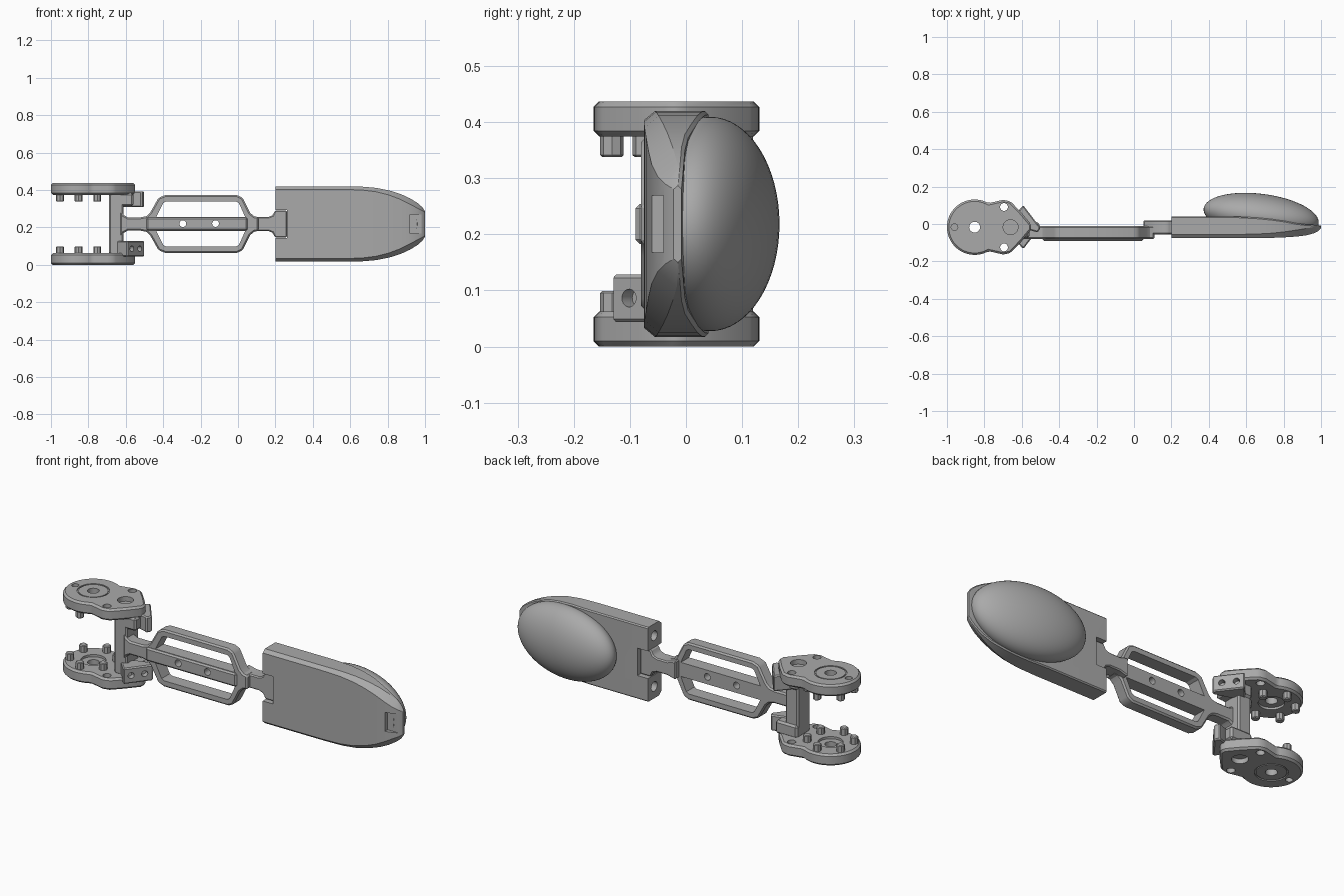
import bpy, bmesh, math
from mathutils import Matrix, Vector

if "Cube" in bpy.data.objects:
    bpy.data.objects.remove(bpy.data.objects["Cube"])

ZC = 0.2185      # mid height, mirror plane of the whole model
YC = -0.017      # axis of the hinge
mat = bpy.data.materials.new("plain grey")
mat.diffuse_color = (0.40, 0.40, 0.40, 1)
mat.use_nodes = True
mat.node_tree.nodes["Principled BSDF"].inputs["Base Color"].default_value = mat.diffuse_color


def finish(name, bm):
    bmesh.ops.recalc_face_normals(bm, faces=bm.faces)
    me = bpy.data.meshes.new(name)
    bm.to_mesh(me)
    bm.free()
    ob = bpy.data.objects.new(name, me)
    bpy.context.collection.objects.link(ob)
    me.materials.append(mat)
    return ob


def prism(name, pts, lo, hi, axis):
    """Extrude a profile: axis 'z' takes (x, y), axis 'y' takes (x, z)."""
    bm = bmesh.new()
    vs = [bm.verts.new((a, b, lo) if axis == 'z' else (a, lo, b)) for a, b in pts]
    f = bm.faces.new(vs)
    r = bmesh.ops.extrude_face_region(bm, geom=[f])
    d = Vector((0, 0, hi - lo)) if axis == 'z' else Vector((0, hi - lo, 0))
    bmesh.ops.translate(bm, verts=[v for v in r['geom'] if isinstance(v, bmesh.types.BMVert)], vec=d)
    return finish(name, bm)


def box(name, x0, x1, y0, y1, z0, z1):
    return prism(name, [(x0, y0), (x1, y0), (x1, y1), (x0, y1)], z0, z1, 'z')


def rod(name, centre, direction, r, length, n=24, r2=None):
    bm = bmesh.new()
    rot = Vector((0, 0, 1)).rotation_difference(Vector(direction)).to_matrix().to_4x4()
    bmesh.ops.create_cone(bm, cap_ends=True, segments=n, radius1=r, radius2=r if r2 is None else r2,
                          depth=length, matrix=Matrix.Translation(centre) @ rot)
    return finish(name, bm)


def apply(ob, mod):
    bpy.context.view_layer.objects.active = ob
    bpy.ops.object.modifier_apply(modifier=mod.name)


def bevel(ob, width, angle=35):
    m = ob.modifiers.new("bevel", 'BEVEL')
    m.width, m.segments = width, 1
    m.limit_method, m.angle_limit = 'ANGLE', math.radians(angle)
    apply(ob, m)
    return ob


def cut(ob, *cutters):
    for c in cutters:
        m = ob.modifiers.new("cut", 'BOOLEAN')
        m.operation, m.object, m.solver = 'DIFFERENCE', c, 'EXACT'
        apply(ob, m)
        bpy.data.objects.remove(c)


def mirrored(half):
    """Close an upper half profile (x, height) around the mid height."""
    return [(x, ZC + h) for x, h in half] + [(x, ZC - h) for x, h in reversed(half)]


# Hinge: two round plates, mirrored about the mid height
CX = -0.852
arc = [(CX + 0.148 * math.cos(math.radians(a)), YC + 0.148 * math.sin(math.radians(a)))
       for a in range(60, 301, 6)]
side = [(-0.55, 0.015), (-0.60, 0.075), (-0.66, 0.138), (-0.70, 0.146)]
outline = [(x, YC + y) for x, y in side] + arc + [(x, YC - y) for x, y in reversed(side)]
for s, tag in ((1, "upper"), (-1, "lower")):
    def zs(a, b):
        return sorted((ZC + s * a, ZC + s * b))

    plate = bevel(prism(tag + "_hinge_plate", outline, *zs(0.156, 0.2185), 'z'), 0.01)
    zout, zmid, zin = ZC + s * 0.2185, ZC + s * 0.187, ZC + s * 0.156
    cut(plate,
        rod("c", (CX, YC, zout), (0, 0, 1), 0.080, 0.012, 40),
        rod("c", (CX, YC, zin), (0, 0, 1), 0.062, 0.024, 32),
        rod("c", (CX, YC, zmid), (0, 0, 1), 0.029, 0.2),
        rod("c", (-0.66, YC, zout), (0, 0, 1), 0.040, 0.05),
        rod("c", (-0.96, YC, zout), (0, 0, 1), 0.018, 0.06, 16),
        *[rod("c", (-0.695, YC + k * 0.108, zmid), (0, 0, 1), 0.021, 0.2, 16) for k in (1, -1)])
    # Raised centre disc inside the shallow groove
    disc = rod(tag + "_centre_disc", (CX, YC, ZC + s * 0.207), (0, 0, 1), 0.073, 0.021, 40)
    cut(disc, rod("c", (CX, YC, zmid), (0, 0, 1), 0.029, 0.2))
    # Ring of six drive pins on the inner face
    for i in range(6):
        a = math.radians(30 + 60 * i)
        pin = rod(f"{tag}_pin_{i}", (CX + 0.115 * math.cos(a), YC + 0.115 * math.sin(a), ZC + s * 0.141),
                  (0, 0, 1), 0.021, 0.044, 8)
        bevel(pin, 0.004, 60)
    # Angled lug with two screw holes, on opposite sides above and below
    lug_pts = [(-0.592, 0.117), (-0.50, -0.003), (-0.515, -0.028), (-0.60, -0.003), (-0.655, 0.047)]
    lug = bevel(prism(tag + "_lug", [(x, YC + s * y) for x, y in lug_pts], *zs(0.09, 0.175), 'z'), 0.006)
    cut(lug, *[rod("c", (-0.592 + 0.092 * t, YC + s * (0.117 - 0.12 * t), ZC + s * 0.132),
                   (0.79, s * 0.61, 0), 0.016, 0.06, 16) for t in (0.27, 0.73)])
    # Shoulder joining plate and web
    bevel(box(tag + "_shoulder", -0.69, -0.56, -0.075, 0.04, *zs(0.095, 0.165)), 0.01)

# Upright web between the hinge plates
bevel(box("hinge_web", -0.69, -0.612, -0.075, 0.03, ZC - 0.16, ZC + 0.16), 0.008)

# Arm frame with two long windows
frame = prism("arm_frame", mirrored([
    (-0.63, 0.075), (-0.612, 0.048), (-0.59, 0.036), (-0.52, 0.036), (-0.49, 0.042), (-0.47, 0.06),
    (-0.425, 0.14), (-0.39, 0.154), (-0.005, 0.154), (0.025, 0.14), (0.065, 0.06), (0.085, 0.042),
    (0.11, 0.036)]), -0.080, -0.010, 'y')
bevel(frame, 0.008)
for s in (1, -1):
    cut(frame, prism("c", [(x, ZC + s * h) for x, h in (
        (-0.437, 0.038), (-0.40, 0.112), (-0.385, 0.12), (-0.01, 0.12), (0.005, 0.112), (0.038, 0.038))],
        -0.2, 0.1, 'y'))
rib = bevel(box("arm_rib", -0.49, 0.05, -0.09, -0.012, ZC - 0.036, ZC + 0.036), 0.008)
for x in (-0.295, -0.12):
    for ob in (frame, rib):
        cut(ob, rod("c", (x, -0.05, ZC + 0.002), (0, 1, 0), 0.018, 0.3))

# Flared tab plugged into the paddle
bevel(prism("paddle_tab", mirrored([
    (0.05, 0.05), (0.075, 0.044), (0.10, 0.037), (0.16, 0.037), (0.185, 0.046), (0.198, 0.072), (0.262, 0.072)]),
    -0.055, 0.02, 'y'), 0.006)

# Paddle body lofted along x: (x, half height, front y, back y, chamfer)
sections = [(0.20, 0.201, -0.075, 0.040, 0.016), (0.55, 0.201, -0.075, 0.040, 0.016),
            (0.66, 0.200, -0.075, 0.034, 0.018), (0.74, 0.193, -0.074, 0.026, 0.021),
            (0.81, 0.179, -0.071, 0.016, 0.025), (0.87, 0.160, -0.067, 0.004, 0.029),
            (0.92, 0.137, -0.061, -0.002, 0.031), (0.96, 0.112, -0.050, -0.004, 0.028),
            (0.985, 0.090, -0.038, -0.006, 0.018), (1.0, 0.068, -0.022, -0.008, 0.006)]
bm = bmesh.new()
rings = []
for x, h, yf, yb, c in sections:
    loop = [(yb, h - 0.006), (yb - 0.006, h), (yf + c * 1.2, h), (yf, h - c)]
    loop += [(y, -z) for y, z in reversed(loop)]
    rings.append([bm.verts.new((x, y, ZC + z)) for y, z in loop])
for a, b in zip(rings, rings[1:]):
    for i in range(8):
        bm.faces.new((a[i], a[(i + 1) % 8], b[(i + 1) % 8], b[i]))
bm.faces.new(rings[0])
bm.faces.new(rings[-1])
paddle = finish("paddle_body", bm)
cut(paddle,
    box("c", 0.1, 0.262, -0.2, 0.2, ZC - 0.074, ZC + 0.074),
    box("c", 0.92, 0.98, -0.2, -0.038, ZC - 0.051, ZC + 0.051),
    *[rod("c", (0.2, -0.015, ZC + k * 0.137), (1, 0, 0), 0.026, 0.12) for k in (1, -1)])

# Smooth tilted dome on the back of the paddle
bm = bmesh.new()
bmesh.ops.create_uvsphere(bm, u_segments=64, v_segments=32, radius=1)
bmesh.ops.scale(bm, verts=bm.verts, vec=(0.31, 0.118, 0.191))
r = bmesh.ops.bisect_plane(bm, geom=bm.verts[:] + bm.edges[:] + bm.faces[:], plane_co=(0, -0.045, 0),
                           plane_no=(0, -1, 0), clear_outer=True)
bmesh.ops.holes_fill(bm, edges=[e for e in bm.edges if e.is_boundary])
bmesh.ops.transform(bm, verts=bm.verts, matrix=Matrix.Translation((0.68, 0.043, ZC)) @ Matrix.Rotation(-0.13, 4, 'Z'))
finish("paddle_dome", bm)

bpy.ops.object.select_all(action='SELECT')
bpy.ops.object.shade_smooth_by_angle(angle=math.radians(28))
